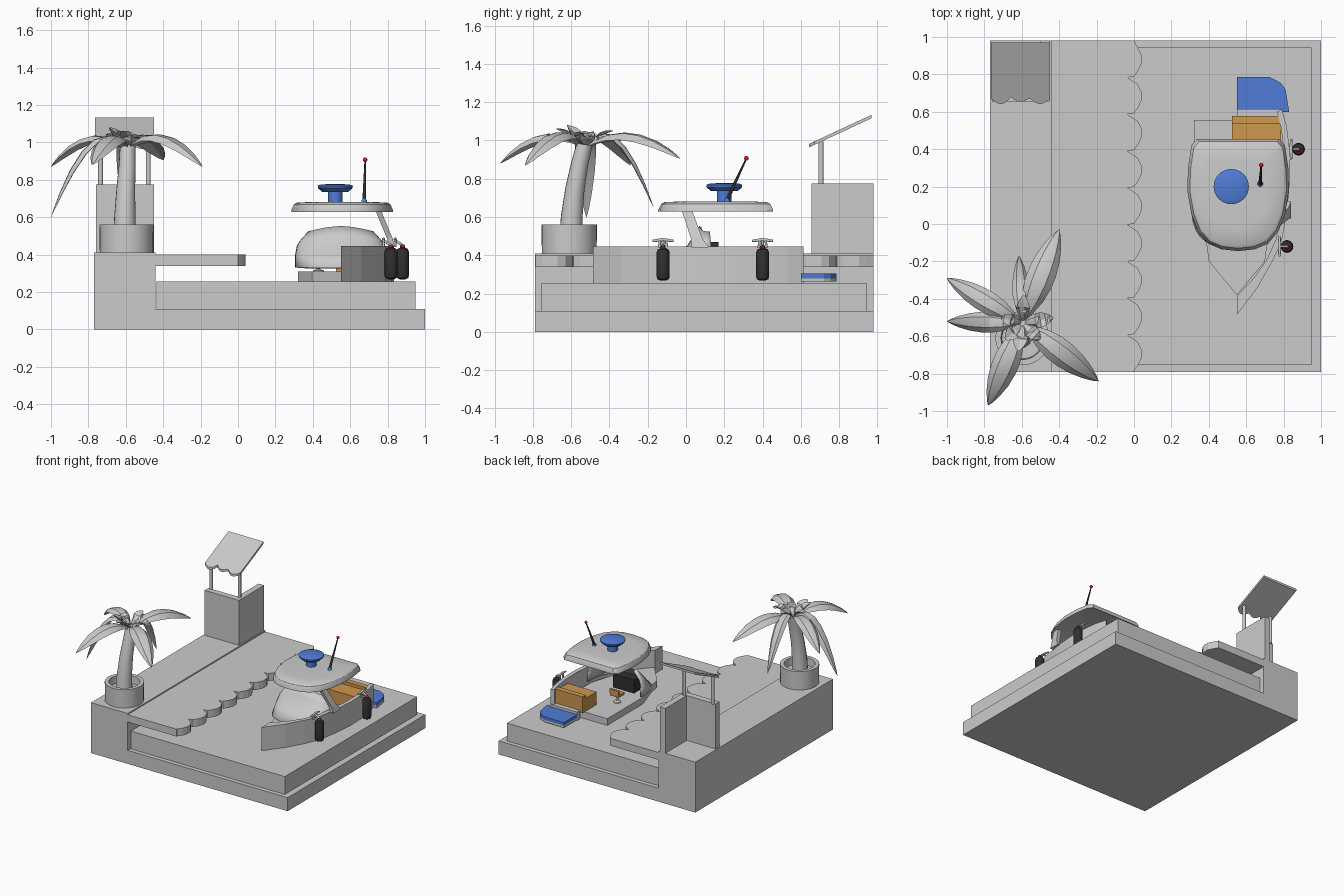
import bpy, bmesh, math
from mathutils import Vector, Matrix

if "Cube" in bpy.data.objects:
    bpy.data.objects.remove(bpy.data.objects["Cube"])


def mat(name, r, g, b):
    m = bpy.data.materials.new(name)
    m.diffuse_color = (r, g, b, 1)
    m.use_nodes = True
    m.node_tree.nodes["Principled BSDF"].inputs["Base Color"].default_value = m.diffuse_color
    return m


BLUE, WOOD = mat("blue", .08, .2, .68), mat("wood", .62, .31, .08)
BLACK, RED = mat("black", .03, .03, .03), mat("red", .65, .02, .02)


def make(name, bm, m=None, smooth=None):
    bmesh.ops.recalc_face_normals(bm, faces=bm.faces)
    me = bpy.data.meshes.new(name)
    bm.to_mesh(me)
    bm.free()
    ob = bpy.data.objects.new(name, me)
    bpy.context.collection.objects.link(ob)
    if m:
        me.materials.append(m)
    if smooth:
        bpy.ops.object.select_all(action='DESELECT')
        ob.select_set(True)
        bpy.context.view_layer.objects.active = ob
        bpy.ops.object.shade_smooth_by_angle(angle=math.radians(smooth))
    return ob


def loft(name, rings, m=None, smooth=None, closed=True, caps=True):
    bm = bmesh.new()
    vs = [[bm.verts.new(p) for p in r] for r in rings]
    n = len(vs[0])
    for a, b in zip(vs, vs[1:]):
        for i in range(n if closed else n - 1):
            j = (i + 1) % n
            bm.faces.new((a[i], a[j], b[j], b[i]))
    if caps:
        bm.faces.new(vs[0])
        bm.faces.new(vs[-1])
    return make(name, bm, m, smooth)


def prism(name, poly, z0, z1, m=None):
    return loft(name, [[(x, y, z) for x, y in poly] for z in (z0, z1)], m)


def box(name, x0, x1, y0, y1, z0, z1, m=None):
    return prism(name, [(x0, y0), (x1, y0), (x1, y1), (x0, y1)], z0, z1, m)


def lathe(name, x, y, prof, m=None, n=32):
    return loft(name, [[(x + r * math.cos(2 * math.pi * i / n), y + r * math.sin(2 * math.pi * i / n), z)
                        for i in range(n)] for r, z in prof], m, 35)


def rod(name, pts, radii, m=None, n=12):
    pts = [Vector(p) for p in pts]
    q = (pts[-1] - pts[0]).to_track_quat('Z', 'Y')
    return loft(name, [[p + q @ Vector((r * math.cos(2 * math.pi * i / n), r * math.sin(2 * math.pi * i / n), 0))
                        for i in range(n)] for p, r in zip(pts, radii)], m, 40)


# Quay, base and water
box("base", -.77, 1, -.79, .98, 0, .11)
box("quay", -.77, -.44, -.79, .98, .11, .41)
box("water", -.435, .95, -.755, .945, .11, .255)

# Overhanging slab with scalloped edge
edge, step = [], 1.77 / 9
for k in range(9):
    y = -.79 + k * step
    edge += [(-.035 if k else 0, y), (0, y + .005), (.025, y + .04), (.04, y + .075),
             (.04, y + .12), (.02, y + .16)]
prism("quay_slab", [(-.44, .98), (-.44, -.79)] + edge + [(0, .98)], .34, .4)

# Kiosk: L-shaped counter, posts, tilted awning with wavy front
prism("kiosk_counter", [(-.76, .655), (-.45, .655), (-.45, .98), (-.5, .98), (-.5, .705), (-.76, .705)], .41, .775)
for x in (-.735, -.48):
    rod("awning_post", [(x, .705, .77), (x, .705, .995)], [.013, .013])
wave = []
for k in range(3):
    for i in range(6):
        t = i / 6
        wave.append((-.765 + .316 * (k + t) / 3, .68 - .028 * math.sin(math.pi * t) - (.01 if k != 1 else 0)))
poly = wave + [(-.449, .67), (-.449, .97), (-.765, .97)]
roofz = lambda y: .965 + (y - .645) * .465
loft("awning", [[(x, y, roofz(y) + d) for x, y in poly] for d in (0, .018)])

# Palm in pot
PX, PY = -.596, -.61
lathe("palm_pot", PX, PY, [(.143, .41), (.145, .56), (.115, .56), (.11, .5), (.005, .5)])
rod("palm_trunk", [(-.605, -.6, .49), (-.605, -.597, .6), (-.6, -.58, .75), (-.592, -.555, .88), (-.59, -.53, .98)],
    [.063, .058, .051, .046, .042])


def leaf(tip, peak, width, base=(-.595, -.53, .96)):
    b, t = Vector(base), Vector(tip)
    c = b.lerp(t, .45)
    c.z = peak
    d = Vector((t.x - b.x, t.y - b.y, 0)).normalized()
    side = Vector((-d.y, d.x, 0))
    rings = []
    for s, w in zip((0, .12, .28, .45, .6, .75, .88, .96, 1), (.15, .4, .8, 1, 1, .85, .55, .25, .02)):
        p = b * (1 - s) ** 2 + c * 2 * s * (1 - s) + t * s * s
        tan = ((c - b) * (1 - s) + (t - c) * s).normalized()
        up = side.cross(tan)
        up = up if up.z > 0 or s > .5 and up.dot(d) > 0 else -up
        h = width * w / 2
        rings.append([p - side * h - up * h * .35, p - side * h * .5 + up * h * .12, p + up * h * .18,
                      p + side * h * .5 + up * h * .12, p + side * h - up * h * .35, p - up * h * .1])
    loft("palm_leaf", rings, smooth=25)


for tip, peak, w in (((-.4, -.03, .905), 1.12, .15), ((-1, -.29, .87), 1.13, .12),
                     ((-1, -.52, .6), 1.2, .11), ((-.78, -.97, .88), 1.12, .14),
                     ((-.19, -.84, .87), 1.14, .14), ((-.615, -.17, .65), 1.2, .09),
                     ((-.69, -.62, 1.08), 1.03, .08), ((-.43, -.5, 1.02), 1.05, .08),
                     ((-.59, -.38, 1.05), 1.04, .07), ((-.62, -.68, 1.06), 1.04, .08),
                     ((-.5, -.62, 1.03), 1.05, .07), ((-.71, -.5, 1.04), 1.05, .07)):
    leaf(tip, peak, w)

# Boat floor and half bulwark
half = [(.78, .555), (.78, .1), (.71, -.12), (.7, -.2), (.55, -.38)]
prism("boat_floor", half + [(1.1 - x, y) for x, y in half[-2::-1]], .25, .31)
outer = [(.55, -.485), (.66, -.34), (.74, -.2), (.79, -.09), (.82, .08), (.835, .25), (.832, .4), (.815, .53), (.79, .615)]
inner = [(.765, .6), (.785, .52), (.8, .4), (.802, .25), (.788, .09), (.76, -.08), (.71, -.19), (.64, -.29), (.55, -.385)]
prism("hull_side", outer + inner, .25, .445)
box("transom", .55, .79, .575, .615, .25, .325)
step_out = [(.55, .6), (.805, .6), (.83, .6), (.81, .72), (.785, .755), (.725, .785), (.55, .785)]
prism("swim_step_base", step_out, .262, .28)
prism("swim_step", step_out, .28, .305, BLUE)

# Wraparound windscreen, leaning back
rings = []
for z, hw, yb, yf in ((.33, .24, .14, -.12), (.39, .24, .135, -.05), (.445, .23, .13, .01), (.5, .215, .13, .045), (.55, .17, .125, .075)):
    rings.append([(.55 - hw * math.copysign(abs(math.cos(a)) ** .6, math.cos(a)),
                   yb - (yb - yf) * math.sin(a) ** .7,
                   z - (.03 * abs(math.cos(a)) if z > .49 else 0))
                  for a in [math.pi * min(i, 16) / 16 if i < 16 else math.pi - 1e-6 for i in range(17)]])
shell = loft("windscreen", rings, smooth=40, closed=False, caps=False)
sol = shell.modifiers.new("thickness", 'SOLIDIFY')
sol.thickness = .012
sol.offset = 0

# Roof
side = [(.0, -.145), (.09, -.135), (.16, -.105), (.215, -.04), (.25, .05), (.272, .18), (.268, .3), (.25, .42), (.22, .455)]
outline = side + [(-x, y) for x, y in side[:0:-1]]
loft("boat_roof", [[(.557 + x * s, .16 + (y - .16) * s, z) for x, y in outline]
                   for s, z in ((.9, .64), (1, .628), (1, .637), (.95, .668), (.9, .677), (.6, .682))], smooth=30)
loft("roof_pillar", [[(x + dx, y + dy, z) for dx, dy in ((-.015, -w), (.015, -w), (.015, w), (-.015, w))]
                     for x, y, z, w in ((.825, .075, .44, .045), (.81, .055, .49, .03), (.75, .005, .635, .027))])

# Radar dome and antenna
lathe("radar", .52, .2, [(.038, .675), (.038, .735), (.07, .735), (.092, .755), (.094, .768), (.075, .775), (.01, .778)], BLUE)
lathe("antenna_base", .675, .215, [(.016, .675), (.014, .69), (.006, .7)], BLUE, 12)
rod("antenna", [(.675, .215, .69), (.68, .315, .905)], [.01, .004], BLACK)
bm = bmesh.new()
bmesh.ops.create_uvsphere(bm, u_segments=12, v_segments=8, radius=.012, matrix=Matrix.Translation((.68, .315, .907)))
make("antenna_tip", bm, RED, 60)

# Fenders with cleats
for x, y in ((.818, -.12), (.88, .4)):
    lathe("fender", x, y, [(.015, .268), (.03, .275), (.034, .29), (.034, .415), (.028, .43), (.012, .438)], BLACK, 16)
    lathe("fender_ring", x, y, [(.012, .436), (.014, .445), (.008, .455)], RED, 12)
    for dy in (-.02, .02):
        rod("cleat_post", [(x - .04, y + dy, .44), (x - .04, y + dy * .8, .48)], [.007, .006])
    rod("cleat_bar", [(x - .04, y - .055, .475), (x - .04, y, .482), (x - .04, y + .055, .475)], [.006, .009, .006])
    rod("fender_rope", [(x - .04, y, .475), (x, y, .45)], [.007, .007])

# Seating and console
box("bench_seat", .525, .785, .4, .535, .31, .415, WOOD)
box("bench_back", .525, .79, .535, .578, .31, .44, WOOD)
box("console", .35, .54, .09, .17, .36, .47, BLACK)
lathe("stool_base", .43, .27, [(.03, .31), (.028, .316), (.009, .322), (.009, .365)], None, 16)
box("stool_seat", .39, .47, .235, .305, .365, .385, WOOD)
box("stool_back", .39, .47, .295, .312, .385, .42, WOOD)
